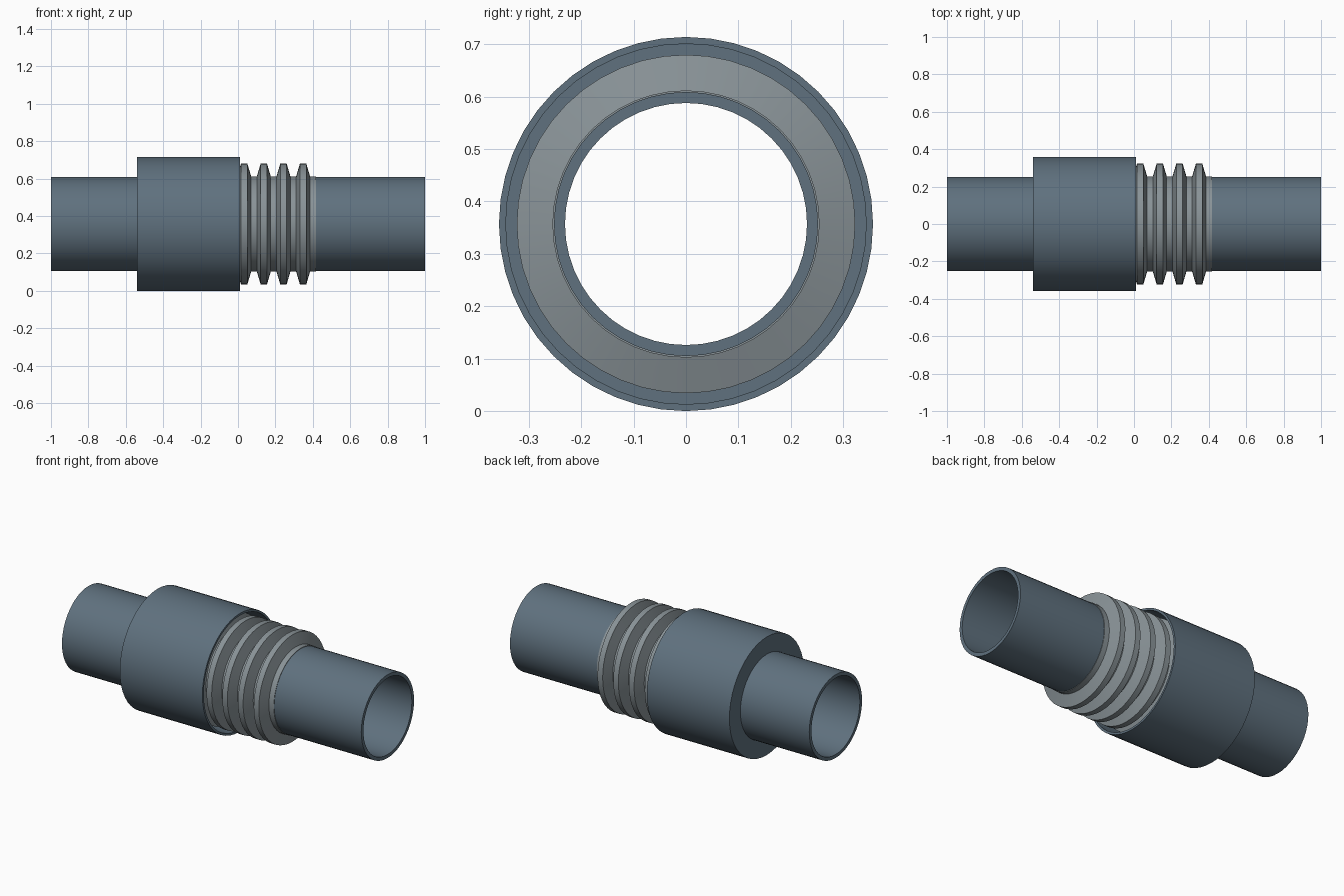
import bpy, bmesh, math

if "Cube" in bpy.data.objects:
    bpy.data.objects.remove(bpy.data.objects["Cube"])

SEGS = 48
AXIS_Z = 0.357


def material(name, rgb):
    m = bpy.data.materials.new(name)
    m.diffuse_color = (*rgb, 1)
    m.use_nodes = True
    m.node_tree.nodes["Principled BSDF"].inputs["Base Color"].default_value = m.diffuse_color
    return m


def lathe(name, profile, mat):
    """Revolve a closed (x, radius) profile around the pipe axis."""
    bm = bmesh.new()
    rings = []
    for i in range(SEGS):
        a = 2 * math.pi * i / SEGS
        rings.append([bm.verts.new((x, r * math.cos(a), AXIS_Z + r * math.sin(a)))
                      for x, r in profile])
    n = len(profile)
    for i in range(SEGS):
        p, q = rings[i], rings[(i + 1) % SEGS]
        for j in range(n):
            k = (j + 1) % n
            bm.faces.new((p[j], p[k], q[k], q[j]))
    bmesh.ops.recalc_face_normals(bm, faces=bm.faces[:])
    mesh = bpy.data.meshes.new(name)
    bm.to_mesh(mesh)
    bm.free()
    mesh.materials.append(mat)
    ob = bpy.data.objects.new(name, mesh)
    bpy.context.collection.objects.link(ob)
    bpy.ops.object.select_all(action='DESELECT')
    ob.select_set(True)
    bpy.context.view_layer.objects.active = ob
    bpy.ops.object.shade_smooth_by_angle(angle=math.radians(30))
    return ob


steel = material("blue_steel", (0.115, 0.165, 0.21))
grey = material("bellows_grey", (0.25, 0.29, 0.31))

# Straight pipe running the full length
lathe("pipe", [(-1, 0.231), (1, 0.231), (1, 0.252), (-1, 0.252)], steel)

# Outer cover: welded end plate at the left, open at the right
lathe("cover_sleeve", [(-0.54, 0.25), (-0.54, 0.357), (0.012, 0.357),
                       (0.012, 0.344), (-0.525, 0.344), (-0.525, 0.25)], steel)

# Bellows: repeated flat-topped folds between two thin collars
ROOT, CREST, PITCH, FOLDS = 0.255, 0.323, 0.105, 8
last = 0.348
folds = []
for i in range(FOLDS):
    c = last - PITCH * (FOLDS - 1 - i)
    folds += [(c - 0.037, ROOT), (c - 0.017, CREST), (c + 0.017, CREST), (c + 0.037, ROOT)]
start = folds[0][0] - 0.035
lathe("bellows", [(start, 0.249), (start, ROOT)] + folds + [(0.418, ROOT), (0.418, 0.249)], grey)
